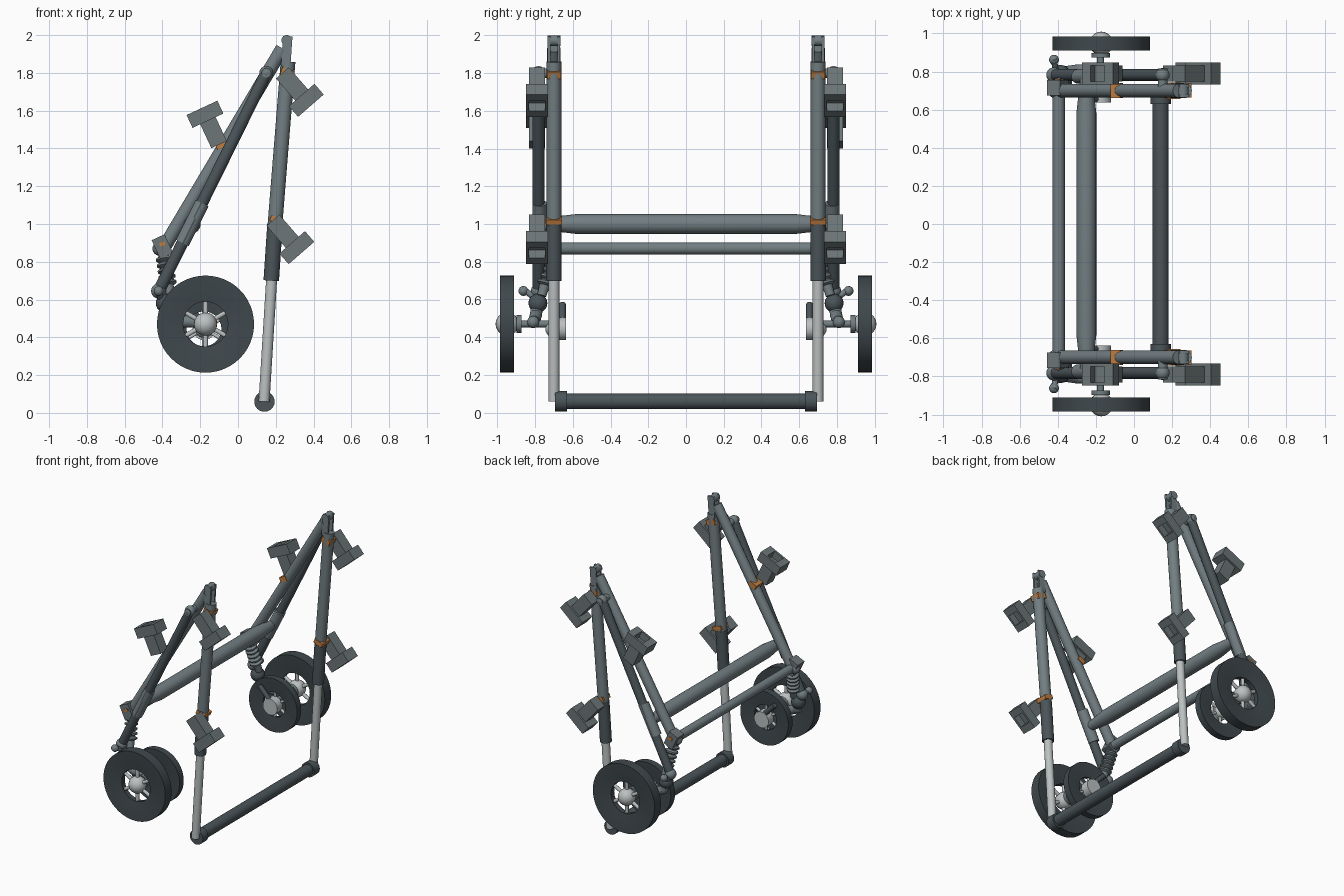
import bpy, bmesh, math
from mathutils import Vector, Matrix

cube = bpy.data.objects.get("Cube")
if cube:
    bpy.data.objects.remove(cube)


def material(name, rgb):
    m = bpy.data.materials.new(name)
    m.use_nodes = True
    m.diffuse_color = (*rgb, 1)
    m.node_tree.nodes["Principled BSDF"].inputs["Base Color"].default_value = (*rgb, 1)
    return m


STEEL = material("steel grey", (0.17, 0.21, 0.225))
DARK = material("dark grey", (0.07, 0.09, 0.10))
RUBBER = material("rubber grey", (0.05, 0.065, 0.072))
LIGHT = material("light metal", (0.50, 0.53, 0.53))
CLIP = material("clip grey", (0.15, 0.18, 0.185))
ORANGE = material("orange", (0.52, 0.20, 0.05))


def finish(name, bm, mat, smooth=True):
    bmesh.ops.recalc_face_normals(bm, faces=bm.faces)
    me = bpy.data.meshes.new(name)
    bm.to_mesh(me)
    bm.free()
    me.materials.append(mat)
    ob = bpy.data.objects.new(name, me)
    bpy.context.collection.objects.link(ob)
    if smooth:
        bpy.ops.object.select_all(action="DESELECT")
        ob.select_set(True)
        bpy.context.view_layer.objects.active = ob
        bpy.ops.object.shade_smooth_by_angle(angle=math.radians(40))
    return ob


def spin(name, base, axis, profile, mat, closed=False, sides=24):
    """Revolve (radius, height) points about an axis through base."""
    bm = bmesh.new()
    rot = Vector(axis).to_track_quat("Z", "Y").to_matrix()
    rings = []
    for r, h in profile:
        rings.append([bm.verts.new(Vector(base) + rot @ Vector((
            r * math.cos(math.tau * i / sides), r * math.sin(math.tau * i / sides), h)))
            for i in range(sides)])
    pairs = list(zip(rings, rings[1:]))
    if closed:
        pairs.append((rings[-1], rings[0]))
    else:
        bm.faces.new(rings[0])
        bm.faces.new(rings[-1])
    for a, b in pairs:
        for i in range(sides):
            j = (i + 1) % sides
            bm.faces.new((a[i], a[j], b[j], b[i]))
    return finish(name, bm, mat)


def tube(name, a, b, r, mat, sides=24):
    d = Vector(b) - Vector(a)
    return spin(name, a, d, [(r, 0), (r, d.length)], mat, sides=sides)


def ball(name, c, r, mat):
    bm = bmesh.new()
    bmesh.ops.create_uvsphere(bm, u_segments=20, v_segments=12, radius=r,
                              matrix=Matrix.Translation(c))
    return finish(name, bm, mat)


def box(name, c, size, mat, tilt=0):
    bm = bmesh.new()
    bmesh.ops.create_cube(bm, size=1, matrix=Matrix.Translation(c)
                          @ Matrix.Rotation(-math.radians(tilt), 4, "Y")
                          @ Matrix.Diagonal((*size, 1)))
    return finish(name, bm, mat, False)


def clip(name, start, angle, s, length=0.23):
    """Accessory clip: a stem leading to a head with an open socket."""
    a = math.radians(angle)
    ax = Vector((math.cos(a), 0, math.sin(a)))
    up = Vector((-math.sin(a), 0, math.cos(a)))
    p = Vector((start[0], s * 0.79, start[1]))
    box(name + "_stem", p + ax * (length - 0.06) / 2, (length - 0.06, 0.085, 0.09), CLIP, angle)
    head = p + ax * (length - 0.035)
    box(name + "_head_base", head - ax * 0.03, (0.02, 0.115, 0.18), CLIP, angle)
    for k in (-1, 1):
        box(name + "_head_wall", head + up * 0.065 * k, (0.07, 0.115, 0.05), CLIP, angle)
        box(name + "_head_side", head + Vector((0, 0.05 * k, 0)), (0.07, 0.015, 0.10), CLIP, angle)


def wheel(name, c, r, w, s):
    """Dished tyre ring with a ball hub and spokes; outer face points along s."""
    h = w / 2
    spin(name + "_tyre", c, (0, s, 0),
         [(r, -h), (r, h), (r * 0.96, h), (r * 0.46, h * 0.5), (r * 0.46, -h * 0.5), (r * 0.96, -h)],
         RUBBER, closed=True, sides=48)
    ball(name + "_hub", c, r * 0.24, LIGHT)
    for i in range(6):
        a = math.tau * (i + 0.5) / 6
        tip = Vector(c) + Vector((math.cos(a), 0, math.sin(a))) * r * 0.48
        tube(name + "_spoke", c, tip, r * 0.05, LIGHT, 10)


# Cross members
def crossbar(name, x, z, half, r, mat, end_r):
    t = min(0.2, half / 4)
    spin(name, (x, 0, z), (0, 1, 0),
         [(end_r, -half), (r, -half + t), (r, half - t), (end_r, half)], mat)


crossbar("foot_bar", 0.14, 0.06, 0.66, 0.042, DARK, 0.042)
crossbar("upper_crossbar", -0.25, 1.0, 0.78, 0.052, STEEL, 0.03)
crossbar("lower_crossbar", -0.395, 0.87, 0.70, 0.032, STEEL, 0.032)

for s in (-1, 1):
    def P(x, y, z):
        return Vector((x, y * s, z))

    side = "left_" if s > 0 else "right_"

    # Front telescopic leg
    tube(side + "front_leg", P(0.178, 0.7, 1.0), P(0.247, 0.7, 1.86), 0.039, STEEL)
    tube(side + "front_leg_sleeve", P(0.176, 0.7, 0.70), P(0.196, 0.7, 1.0), 0.041, DARK)
    bpy.data.objects[side + "front_leg"].location.x = 0.018
    tube(side + "front_leg_slider", P(0.138, 0.7, 0.06), P(0.18, 0.7, 0.74), 0.029, LIGHT)
    tube(side + "foot_cap", P(0.14, 0.63, 0.06), P(0.14, 0.695, 0.06), 0.054, DARK)

    # Top hinge
    for y in (0.674, 0.726):
        box(side + "hinge_plate", P(0.258, y, 1.915), (0.05, 0.014, 0.16), STEEL, -4)
    tube(side + "hinge_pin", P(0.258, 0.665, 1.972), P(0.258, 0.735, 1.972), 0.028, STEEL)

    # Inner rear leg, ending at the lower crossbar
    tube(side + "inner_rear_leg", P(-0.395, 0.7, 0.87), P(0.235, 0.7, 1.93), 0.036, STEEL)
    ball(side + "inner_leg_end", P(-0.415, 0.7, 0.87), 0.038, STEEL)
    box(side + "leg_bracket", P(-0.40, 0.715, 0.88), (0.075, 0.08, 0.11), CLIP, 25)
    box(side + "bracket_tab", P(-0.40, 0.742, 0.895), (0.03, 0.04, 0.02), ORANGE, 25)

    # Outer rear leg with its sleeve
    tube(side + "outer_rear_leg", P(-0.42, 0.782, 0.645), P(0.15, 0.782, 1.8), 0.031, DARK)
    tube(side + "outer_leg_sleeve", P(-0.295, 0.775, 0.90), P(-0.19, 0.775, 1.11), 0.038, STEEL)
    ball(side + "outer_leg_top", P(0.15, 0.782, 1.8), 0.037, STEEL)
    tube(side + "outer_leg_pivot", P(0.15, 0.69, 1.8), P(0.15, 0.815, 1.8), 0.025, STEEL)
    ball(side + "outer_leg_foot", P(-0.42, 0.782, 0.645), 0.04, STEEL)

    # Spring strut
    top, low = P(-0.40, 0.69, 0.88), P(-0.36, 0.765, 0.62)
    d = low - top
    n = 5
    ripple = [(0.024, 0)]
    for i in range(n):
        h = d.length * (0.2 + 0.6 * i / n)
        ripple += [(0.028, h), (0.045, h + 0.01), (0.045, h + 0.02), (0.028, h + 0.03)]
    spin(side + "spring_strut", top, d, ripple + [(0.024, d.length)], STEEL)
    ball(side + "knuckle", P(-0.385, 0.785, 0.58), 0.05, DARK)

    # Swing arm, lock lever and axle
    path = [P(-0.40, 0.785, 0.61), P(-0.37, 0.795, 0.52), P(-0.30, 0.805, 0.485), P(-0.16, 0.81, 0.48)]
    for a, b in zip(path, path[1:]):
        tube(side + "swing_arm", a, b, 0.032, STEEL)
        ball(side + "swing_arm_joint", b, 0.032, STEEL)
    tube(side + "lock_lever", P(-0.41, 0.79, 0.60), P(-0.42, 0.87, 0.66), 0.016, STEEL, 12)
    ball(side + "lock_knob", P(-0.42, 0.862, 0.645), 0.026, STEEL)
    tube(side + "axle", P(-0.175, 0.66, 0.47), P(-0.175, 0.95, 0.47), 0.018, STEEL, 16)
    tube(side + "axle_flange", P(-0.175, 0.873, 0.47), P(-0.175, 0.898, 0.47), 0.048, STEEL)

    # Wheels: large outer, small inner with brake lever
    wheel(side + "outer_wheel", P(-0.172, 0.948, 0.47), 0.257, 0.075, s)
    wheel(side + "inner_wheel", P(-0.18, 0.698, 0.445), 0.2, 0.05, -s)
    tube(side + "inner_hub", P(-0.18, 0.637, 0.445), P(-0.18, 0.70, 0.445), 0.06, LIGHT)
    tube(side + "brake_lever", P(-0.14, 0.655, 0.43), P(-0.28, 0.655, 0.575), 0.018, DARK, 12)

    # Accessory clips and their orange clamps
    clip(side + "upper_front_clip", (0.235, 1.80), -49, s)
    clip(side + "lower_front_clip", (0.185, 1.02), -49, s)
    clip(side + "rear_clip", (-0.10, 1.42), 115, s, 0.215)
    box(side + "upper_clamp", P(0.262, 0.7, 1.80), (0.07, 0.074, 0.04), ORANGE, -20)
    box(side + "lower_clamp", P(0.205, 0.7, 1.02), (0.07, 0.086, 0.03), ORANGE, -20)
    box(side + "rear_clamp", P(-0.09, 0.7, 1.42), (0.055, 0.078, 0.035), ORANGE, 25)
